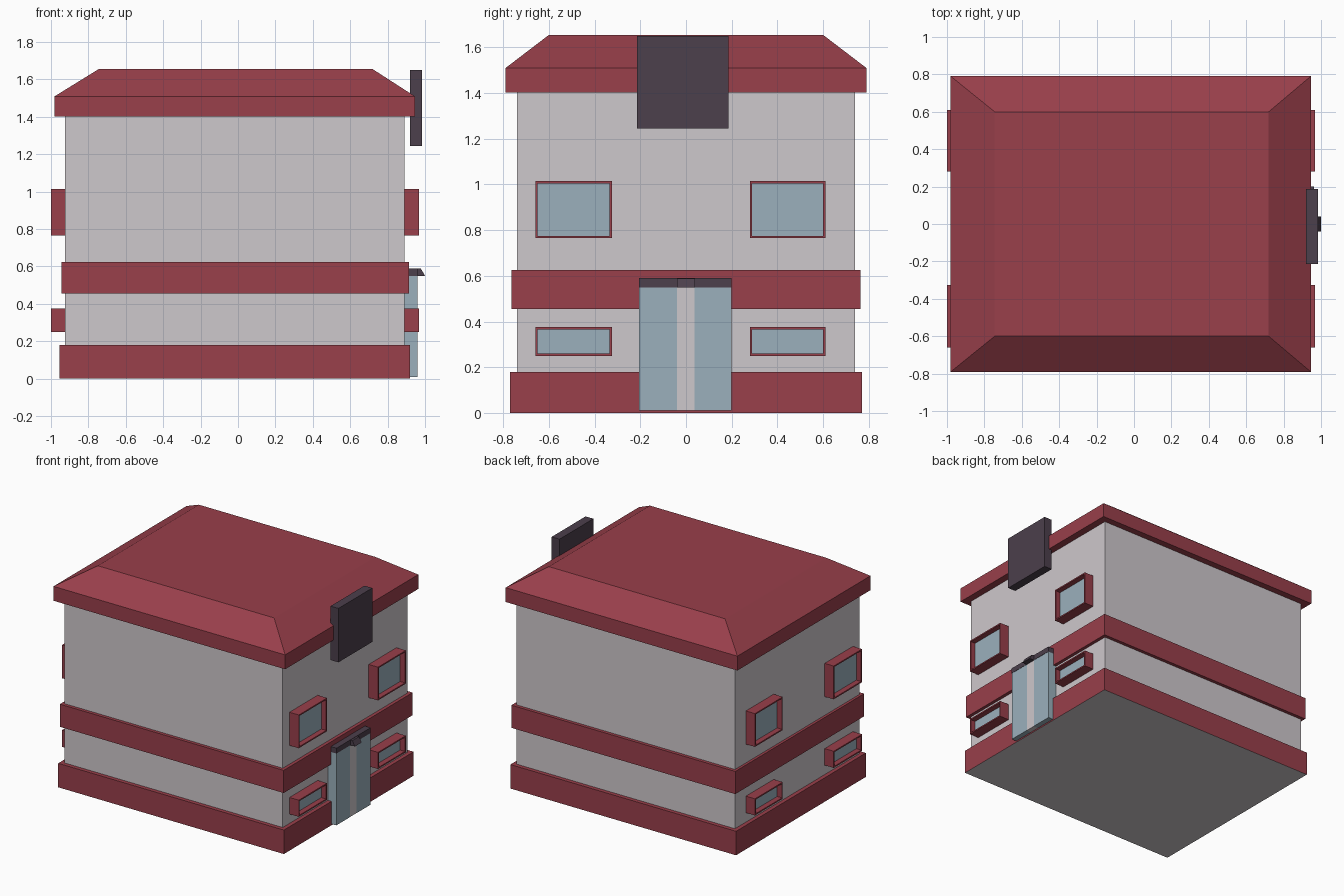
import bpy
import bmesh
from mathutils import Vector

if "Cube" in bpy.data.objects:
    bpy.data.objects.remove(bpy.data.objects["Cube"])


def material(name, rgb):
    m = bpy.data.materials.new(name)
    m.diffuse_color = (*rgb, 1)
    m.use_nodes = True
    m.node_tree.nodes["Principled BSDF"].inputs["Base Color"].default_value = m.diffuse_color
    return m


RED = material("red trim", (0.319, 0.050, 0.070))
WALL = material("pale grey wall", (0.617, 0.578, 0.604))
GLASS = material("blue glass", (0.328, 0.434, 0.503))
DARK = material("dark plum", (0.072, 0.050, 0.072))


def finish(bm, name, *mats):
    bmesh.ops.recalc_face_normals(bm, faces=bm.faces)
    me = bpy.data.meshes.new(name)
    bm.to_mesh(me)
    bm.free()
    for m in mats:
        me.materials.append(m)
    ob = bpy.data.objects.new(name, me)
    bpy.context.collection.objects.link(ob)
    return ob


def box_bm(x, y, z):
    """Box from three (low, high) ranges."""
    bm = bmesh.new()
    bmesh.ops.create_cube(bm, size=1)
    for v in bm.verts:
        v.co = Vector([(a + b) / 2 + c * (b - a) for c, (a, b) in zip(v.co, (x, y, z))])
    bm.normal_update()
    return bm


def box(name, x, y, z, mat):
    return finish(box_bm(x, y, z), name, mat)


# Walls and trim bands
box("walls", (-0.925, 0.89), (-0.74, 0.74), (0.02, 1.45), WALL)
box("middle_band", (-0.945, 0.915), (-0.765, 0.765), (0.455, 0.625), RED)
bm = box_bm((-0.955, 0.92), (-0.77, 0.77), (0, 0.18))
for f in bm.faces:
    f.material_index = 1 if f.normal.z < -0.5 else 0   # grey underside
finish(bm, "base_band", RED, WALL)

# Roof: fascia with its top face extruded and tapered to a flat deck
bm = box_bm((-0.98, 0.945), (-0.79, 0.79), (1.402, 1.51))
top = max(bm.faces, key=lambda f: f.calc_center_median().z)
deck = bmesh.ops.extrude_discrete_faces(bm, faces=[top])["faces"][0]
for v in deck.verts:
    v.co = Vector((0.72 if v.co.x > 0 else -0.745, 0.6 if v.co.y > 0 else -0.6, 1.655))
finish(bm, "roof", RED)


def window(name, side, y, z):
    """Deep red frame with recessed glass on the +x or -x wall."""
    x = (0.87, 0.967) if side > 0 else (-1.0, -0.9)
    bm = box_bm(x, y, z)
    pane = max(bm.faces, key=lambda f: f.normal.x * side)
    bmesh.ops.inset_region(bm, faces=[pane], thickness=0.014)
    pane = bmesh.ops.extrude_discrete_faces(bm, faces=[pane])["faces"][0]
    for v in pane.verts:
        v.co.x -= side * 0.04
    pane.material_index = 1
    finish(bm, name, RED, GLASS)


# Windows on both end walls
for side, label in ((1, "right"), (-1, "left")):
    for y, pos in (((-0.66, -0.325), "front"), ((0.28, 0.61), "back")):
        window(f"upper_window_{label}_{pos}", side, y, (0.765, 1.015))
        window(f"lower_window_{label}_{pos}", side, y, (0.25, 0.375))

# Entrance: two glass doors, centre post, lintel and sloped sensor box
box("door_front", (0.88, 0.96), (-0.205, -0.04), (0.01, 0.55), GLASS)
box("door_back", (0.88, 0.96), (0.038, 0.2), (0.01, 0.55), GLASS)
box("door_post", (0.88, 0.959), (-0.04, 0.038), (0.01, 0.55), WALL)
box("door_lintel", (0.88, 0.962), (-0.205, 0.2), (0.55, 0.59), DARK)
bm = box_bm((0.95, 1.0), (-0.04, 0.04), (0.55, 0.588))
for v in bm.verts:
    if v.co.x > 0.98 and v.co.z > 0.57:
        v.co.x = 0.978
finish(bm, "door_sensor", DARK)

# Blank sign board over the entrance
box("sign_board", (0.92, 0.985), (-0.215, 0.187), (1.245, 1.65), DARK)
